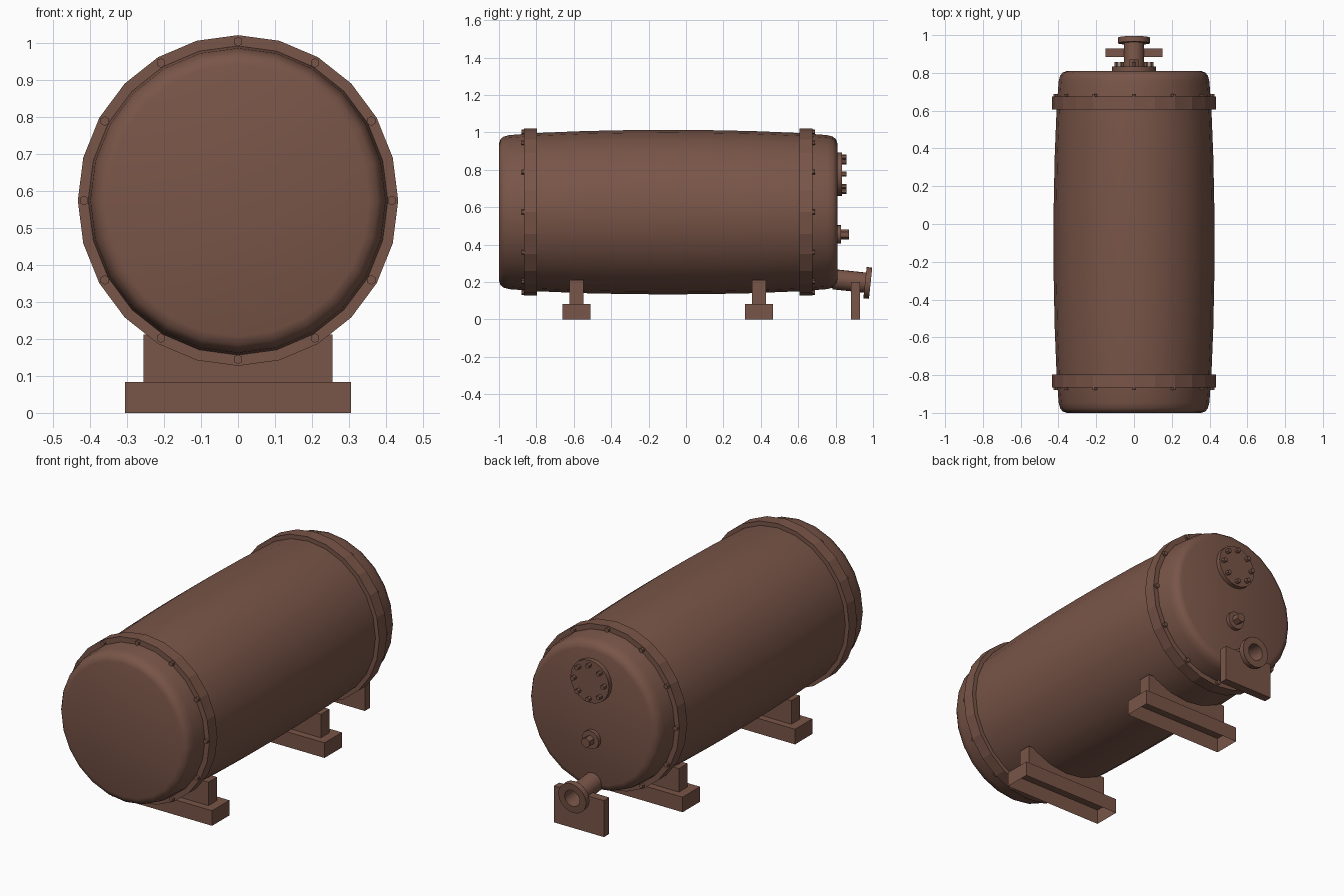
import bpy, bmesh
from math import sin, cos, pi, radians
from mathutils import Matrix, Vector

cube = bpy.data.objects.get("Cube")
if cube:
    bpy.data.objects.remove(cube)

brown = bpy.data.materials.new("brown paint")
brown.use_nodes = True
colour = (0.191, 0.091, 0.065, 1)
brown.diffuse_color = colour
brown.node_tree.nodes["Principled BSDF"].inputs["Base Color"].default_value = colour

AXIS_Z = 0.574      # height of the tank axis
MID_Y = -0.095      # middle of the tank along its length
OVAL = 1.032        # tank is slightly taller than wide


def finish(name, bm, smooth=None):
    bmesh.ops.recalc_face_normals(bm, faces=bm.faces)
    mesh = bpy.data.meshes.new(name)
    bm.to_mesh(mesh)
    bm.free()
    mesh.materials.append(brown)
    obj = bpy.data.objects.new(name, mesh)
    bpy.context.collection.objects.link(obj)
    if smooth:
        bpy.ops.object.select_all(action="DESELECT")
        bpy.context.view_layer.objects.active = obj
        obj.select_set(True)
        bpy.ops.object.shade_smooth_by_angle(angle=radians(smooth))
    return obj


def lathe(name, profile, sides, z=0, oval=1, smooth=None, closed=False, caps=True):
    """Turn (y, radius) pairs around a lengthwise axis at height z."""
    bm = bmesh.new()
    angles = [2 * pi * i / sides for i in range(sides)]
    rings = [[bm.verts.new((r * sin(a), y, z + oval * r * cos(a))) for a in angles]
             for y, r in profile]
    pairs = list(zip(rings, rings[1:]))
    if closed:
        pairs.append((rings[-1], rings[0]))
    for low, high in pairs:
        for i in range(sides):
            j = (i + 1) % sides
            bm.faces.new((low[i], low[j], high[j], high[i]))
    if caps and not closed:
        bm.faces.new(rings[0])
        bm.faces.new(rings[-1])
    return finish(name, bm, smooth)


def box(name, x, y0, y1, z0, z1, open_below=False):
    bm = bmesh.new()
    size = Matrix.Diagonal((2 * x, y1 - y0, z1 - z0, 1))
    place = Matrix.Translation((0, (y0 + y1) / 2, (z0 + z1) / 2))
    bmesh.ops.create_cube(bm, size=1, matrix=place @ size)
    if open_below:
        bm.normal_update()
        bottom = [f for f in bm.faces if f.normal.z < -0.9]
        bmesh.ops.delete(bm, geom=bottom, context="FACES_ONLY")
    return finish(name, bm)


def bolts(name, count, ring, y, z, radius, depth, sides, oval=1):
    bm = bmesh.new()
    for i in range(count):
        a = 2 * pi * i / count
        spot = Vector((ring * sin(a), y, z + oval * ring * cos(a)))
        bmesh.ops.create_cone(bm, cap_ends=True, segments=sides, radius1=radius,
                              radius2=radius, depth=depth,
                              matrix=Matrix.Translation(spot) @ Matrix.Rotation(pi / 2, 4, "X"))
    return finish(name, bm)


# Tank shell: barrel bulge with rounded ends, mirrored about the middle
half = [(0.905, 0.355), (0.897, 0.378), (0.88, 0.391), (0.85, 0.399),
        (0.7, 0.41), (0.45, 0.42), (0.2, 0.425)]
shell = [(MID_Y - d, r) for d, r in half] + [(MID_Y, 0.426)]
shell += [(MID_Y + d, r) for d, r in reversed(half)]
lathe("tank_shell", shell, 24, AXIS_Z, OVAL, smooth=50)

# Flange bands with bolts on their outward faces
for label, side in (("front", -1), ("rear", 1)):
    inner, outer = MID_Y + side * 0.702, MID_Y + side * 0.77
    lathe(label + "_flange", [(inner, 0.395), (inner, 0.433), (outer, 0.433), (outer, 0.395)],
          24, AXIS_Z, OVAL, closed=True)
    bolts(label + "_flange_bolts", 12, 0.416, outer + side * 0.004, AXIS_Z, 0.013, 0.02, 6, OVAL)

# Saddle supports: upright web on a hollow base
for label, y in (("front", -0.585), ("rear", 0.39)):
    box(label + "_saddle_web", 0.256, y - 0.037, y + 0.037, 0.083, 0.212)
    box(label + "_saddle_base", 0.305, y - 0.075, y + 0.075, 0, 0.083, open_below=True)

# Inspection cover on the rear end
COVER_Z = 0.777
lathe("inspection_cover", [(0.8, 0.117), (0.835, 0.117)], 20, COVER_Z, smooth=30)
bolts("inspection_cover_bolts", 8, 0.092, 0.843, COVER_Z, 0.013, 0.028, 6)

# Small drain plug
lathe("plug_collar", [(0.8, 0.05), (0.83, 0.05)], 16, 0.455, smooth=30)
lathe("plug_head", [(0.82, 0.027), (0.872, 0.027)], 6, 0.455)

# Outlet pipe with an open flange, sloping slightly down
pipe = lathe("outlet_pipe",
             [(-0.2, 0.054), (-0.03, 0.054), (-0.03, 0.084), (0, 0.084),
              (0, 0.046), (-0.2, 0.046)], 20, smooth=30, closed=True)
pipe.location = (0, 0.987, 0.194)
pipe.rotation_euler.x = radians(-6)

# Pipe support plate with a round notch for the pipe
bm = bmesh.new()
outline = [(-0.152, 0), (0.152, 0), (0.152, 0.2), (0.05, 0.2)]
outline += [(0.05 * cos(a), 0.2 - 0.05 * sin(a)) for a in (pi * i / 8 for i in range(1, 8))]
outline += [(-0.05, 0.2), (-0.152, 0.2)]
plate = bm.faces.new([bm.verts.new((x, 0.883, z)) for x, z in outline])
grown = bmesh.ops.extrude_face_region(bm, geom=[plate])
moved = [v for v in grown["geom"] if isinstance(v, bmesh.types.BMVert)]
bmesh.ops.translate(bm, verts=moved, vec=(0, 0.046, 0))
finish("pipe_support", bm)
